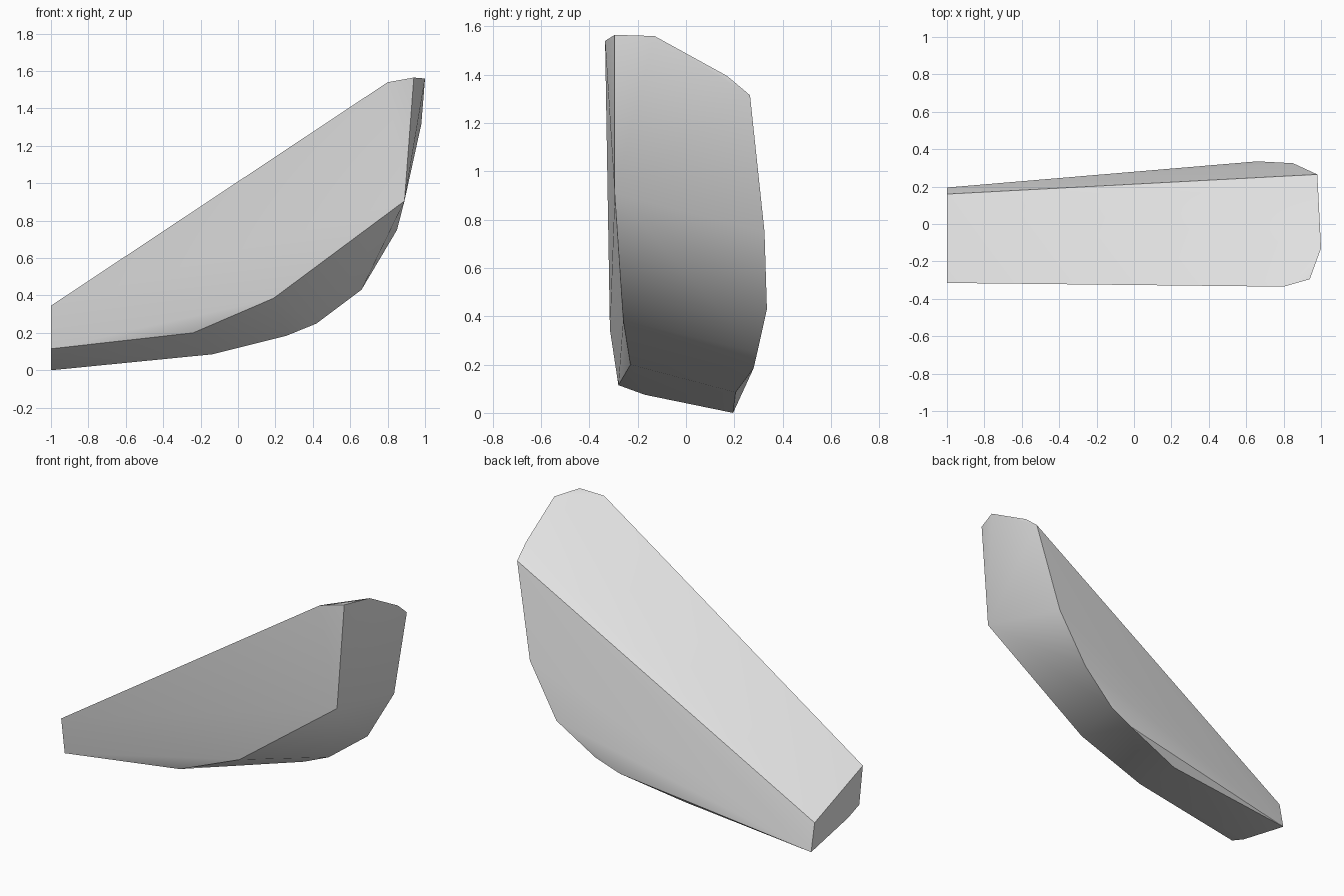
import bpy
import bmesh
from math import radians

# Remove the default object
cube = bpy.data.objects.get("Cube")
if cube:
    bpy.data.objects.remove(cube, do_unlink=True)


def make_material(name, colour):
    material = bpy.data.materials.new(name)
    material.use_nodes = True
    material.diffuse_color = colour
    shader = material.node_tree.nodes["Principled BSDF"]
    shader.inputs["Base Color"].default_value = colour
    return material


def make_hull(name, outlines, material, sharp_angle):
    """Wrap a faceted convex solid around the corner outlines."""
    bm = bmesh.new()
    for outline in outlines:
        for corner in outline:
            bm.verts.new(corner)
    result = bmesh.ops.convex_hull(bm, input=bm.verts[:])
    spare = {v for key in ("geom_interior", "geom_unused")
             for v in result[key] if isinstance(v, bmesh.types.BMVert)}
    if spare:
        bmesh.ops.delete(bm, geom=list(spare), context='VERTS')
    bmesh.ops.recalc_face_normals(bm, faces=bm.faces[:])
    mesh = bpy.data.meshes.new(name)
    bm.to_mesh(mesh)
    bm.free()
    mesh.materials.append(material)
    obj = bpy.data.objects.new(name, mesh)
    bpy.context.collection.objects.link(obj)
    bpy.ops.object.select_all(action='DESELECT')
    obj.select_set(True)
    bpy.context.view_layer.objects.active = obj
    bpy.ops.object.shade_smooth_by_angle(angle=sharp_angle)
    return obj


# Small flat end of the shard
low_end = [(-1, .16, .17), (-1, -.315, .345), (-1, -.28, .115),
           (-1, -.17, .075), (-1, .195, 0)]

# Rounded rim of the tall end
tall_end = [(.8, -.335, 1.54), (.94, -.295, 1.565), (1, -.13, 1.56),
            (.985, .17, 1.395), (.98, .265, 1.315)]

# Lower edge along the front
front_keel = [(.89, -.295, .905), (.19, -.26, .385), (-.24, -.23, .2)]

# Lower edge along the back
back_keel = [(.85, .325, .75), (.66, .335, .43), (.42, .295, .25),
             (.26, .28, .185), (-.14, .205, .085)]

stone = make_material("pale grey stone", (.8, .8, .8, 1))
make_hull("rock_shard", [low_end, tall_end, front_keel, back_keel],
          stone, radians(30))
